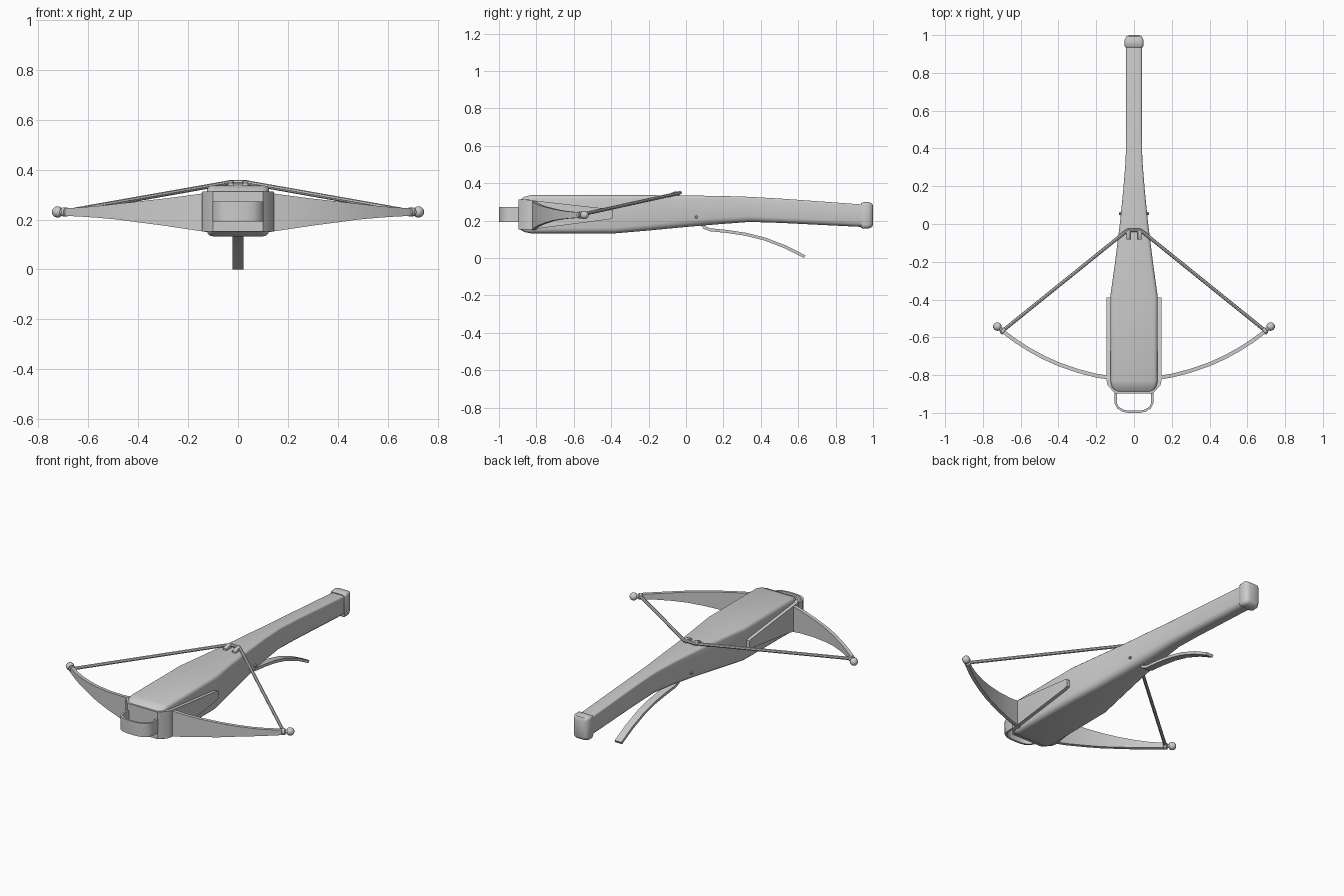
import bpy, bmesh, math
from mathutils import Vector

if "Cube" in bpy.data.objects:
    bpy.data.objects.remove(bpy.data.objects["Cube"])

grey = bpy.data.materials.new("plain grey")
grey.diffuse_color = (0.6, 0.6, 0.6, 1)
grey.use_nodes = True
grey.node_tree.nodes["Principled BSDF"].inputs["Base Color"].default_value = grey.diffuse_color


def finish(name, bm, angle=35):
    bmesh.ops.recalc_face_normals(bm, faces=bm.faces)
    me = bpy.data.meshes.new(name)
    bm.to_mesh(me)
    bm.free()
    ob = bpy.data.objects.new(name, me)
    bpy.context.collection.objects.link(ob)
    me.materials.append(grey)
    bpy.ops.object.select_all(action='DESELECT')
    ob.select_set(True)
    bpy.context.view_layer.objects.active = ob
    bpy.ops.object.shade_smooth_by_angle(angle=math.radians(angle))
    return ob


def loft(name, rings, angle=35):
    """Skin a list of equal-length rings and cap both ends."""
    bm = bmesh.new()
    vs = [[bm.verts.new(p) for p in r] for r in rings]
    n = len(vs[0])
    for a, b in zip(vs, vs[1:]):
        for i in range(n):
            bm.faces.new((a[i], a[(i + 1) % n], b[(i + 1) % n], b[i]))
    bm.faces.new(vs[0])
    bm.faces.new(vs[-1])
    return finish(name, bm, angle)


def rounded(y, w, lo, hi, rt, rb, seg=3):
    """Rounded rectangle in the xz plane; rt and rb are top and bottom radii."""
    pts = []
    for k, (sx, z, r) in enumerate([(1, hi - rt, rt), (-1, hi - rt, rt), (-1, lo + rb, rb), (1, lo + rb, rb)]):
        for i in range(seg + 1):
            a = math.pi / 2 * (k + i / seg)
            pts.append((sx * (w - r) + r * math.cos(a), y, z + r * math.sin(a)))
    return pts


def strip(name, path, thick, lo, hi):
    """Flat band standing on a path in the xy plane; lo and hi are z per point."""
    rings = []
    for i, p in enumerate(path):
        p = Vector(p)
        t = Vector(path[min(i + 1, len(path) - 1)]) - Vector(path[max(i - 1, 0)])
        n = Vector((-t.y, t.x)).normalized() * thick / 2
        a, b = p + n, p - n
        rings.append([(a.x, a.y, lo[i]), (b.x, b.y, lo[i]), (b.x, b.y, hi[i]), (a.x, a.y, hi[i])])
    return loft(name, rings)


def spin(name, start, axis, profile, sides=12):
    """Turned solid: profile holds (distance, radius) along the axis."""
    axis = Vector(axis).normalized()
    u = axis.orthogonal().normalized()
    v = axis.cross(u)
    rings = [[Vector(start) + axis * d + r * (u * math.cos(k * math.tau / sides) + v * math.sin(k * math.tau / sides))
              for k in range(sides)] for d, r in profile]
    return loft(name, rings)


# Stock: y, half width, bottom, top, top radius, bottom radius
stock = [(-0.89, 0.10, 0.16, 0.315, 0.02, 0.02), (-0.865, 0.118, 0.145, 0.333, 0.02, 0.02),
         (-0.83, 0.125, 0.138, 0.342, 0.02, 0.025), (-0.38, 0.125, 0.138, 0.342, 0.02, 0.03),
         (-0.20, 0.10, 0.153, 0.342, 0.018, 0.032), (0.0, 0.075, 0.172, 0.34, 0.015, 0.035),
         (0.18, 0.057, 0.187, 0.338, 0.012, 0.035), (0.34, 0.044, 0.199, 0.333, 0.010, 0.03),
         (0.50, 0.042, 0.194, 0.324, 0.010, 0.028), (0.70, 0.042, 0.184, 0.31, 0.010, 0.028),
         (0.945, 0.042, 0.172, 0.292, 0.010, 0.028)]
loft("stock", [rounded(*s) for s in stock])

# Butt cap
loft("butt_cap", [rounded(0.935, 0.046, 0.168, 0.298, 0.015, 0.02), rounded(0.945, 0.05, 0.163, 0.304, 0.015, 0.02),
                  rounded(0.975, 0.05, 0.164, 0.305, 0.015, 0.02), rounded(0.992, 0.042, 0.17, 0.30, 0.015, 0.02),
                  rounded(1.0, 0.03, 0.182, 0.288, 0.012, 0.015)])

# Metal strap wrapping the front of the stock
half = [(0.135, -0.39, 0.22, 0.262), (0.135, -0.41, 0.213, 0.268), (0.135, -0.83, 0.158, 0.315),
        (0.132, -0.848, 0.158, 0.318), (0.098, -0.887, 0.158, 0.318)]
wrap = half + [(-x, y, a, b) for x, y, a, b in reversed(half)]
strip("front_strap", [(x, y) for x, y, a, b in wrap], 0.02, [w[2] for w in wrap], [w[3] for w in wrap])

# Foot stirrup
arc = [(0.096, -0.88), (0.096, -0.95), (0.085, -0.972), (0.06, -0.988), (0.03, -0.994)]
arc += [(-x, y) for x, y in reversed(arc)]
strip("stirrup", arc, 0.012, [0.198] * len(arc), [0.278] * len(arc))

# Bow limbs with tips: x, y, bottom, top
limb = [(0.12, -0.815, 0.155, 0.313), (0.2, -0.803, 0.167, 0.302), (0.3, -0.777, 0.182, 0.289),
        (0.4, -0.742, 0.195, 0.278), (0.48, -0.706, 0.206, 0.269), (0.56, -0.662, 0.213, 0.26),
        (0.63, -0.617, 0.218, 0.254), (0.705, -0.56, 0.221, 0.25)]
tip = [(0, 0.012), (0.004, 0.019), (0.018, 0.019), (0.022, 0.011), (0.03, 0.011), (0.034, 0.018),
       (0.042, 0.022), (0.054, 0.022), (0.064, 0.017), (0.07, 0.007)]
for s, side in ((1, "right"), (-1, "left")):
    strip(side + "_limb", [(s * p[0], p[1]) for p in limb], 0.02, [p[2] for p in limb], [p[3] for p in limb])
    spin(side + "_limb_tip", (s * 0.685, -0.572, 0.236), (s * 0.8, 0.6, 0), tip)
    # Retaining lug on top of the stock, and side pin
    spin(side + "_pin", (s * 0.05, 0.055, 0.225), (s, 0, 0), [(0, 0.008), (0.026, 0.008), (0.03, 0.005)], 8)
    loft(side + "_lug", [rounded(-0.083, 0.011, 0.33, 0.352, 0.004, 0.002), rounded(-0.06, 0.011, 0.33, 0.362, 0.004, 0.002),
                         rounded(-0.035, 0.011, 0.33, 0.362, 0.004, 0.002)]).location.x = s * 0.03

# Bowstring
curve = [(0.695, -0.565, 0.237), (0.05, -0.045, 0.351), (0.03, -0.032, 0.355)]
curve += [(-x, y, z) for x, y, z in reversed(curve)]
rings = []
for i, p in enumerate(curve):
    t = (Vector(curve[min(i + 1, 5)]) - Vector(curve[max(i - 1, 0)])).normalized()
    if i in (1, 4):
        t = (Vector((-0.78, 0.62 * (1 if i == 1 else -1), 0)) + Vector((-0.35, 0, 0))).normalized()
    u = t.cross(Vector((0, 0, 1))).normalized()
    v = u.cross(t)
    rings.append([Vector(p) + 0.0095 * (u * math.cos(k * math.pi / 4) + v * math.sin(k * math.pi / 4)) for k in range(8)])
loft("bowstring", rings)

# Trigger lever
lever = [(0.08, 0.19), (0.10, 0.168), (0.13, 0.157), (0.22, 0.148), (0.32, 0.133), (0.42, 0.108), (0.53, 0.066), (0.635, 0.013)]
rings = []
for i, (y, z) in enumerate(lever):
    a, b = lever[max(i - 1, 0)], lever[min(i + 1, len(lever) - 1)]
    n = Vector((0, a[1] - b[1], b[0] - a[0])).normalized() * 0.008
    c = Vector((0, y, z))
    w = Vector((0.022, 0, 0))
    rings.append([c + w + n, c - w + n, c - w - n, c + w - n])
loft("trigger_lever", rings)

# Rest the lowest point on the ground
bpy.context.view_layer.update()
low = min((o.matrix_world @ v.co).z for o in bpy.data.objects for v in o.data.vertices)
for o in bpy.data.objects:
    o.location.z -= low
